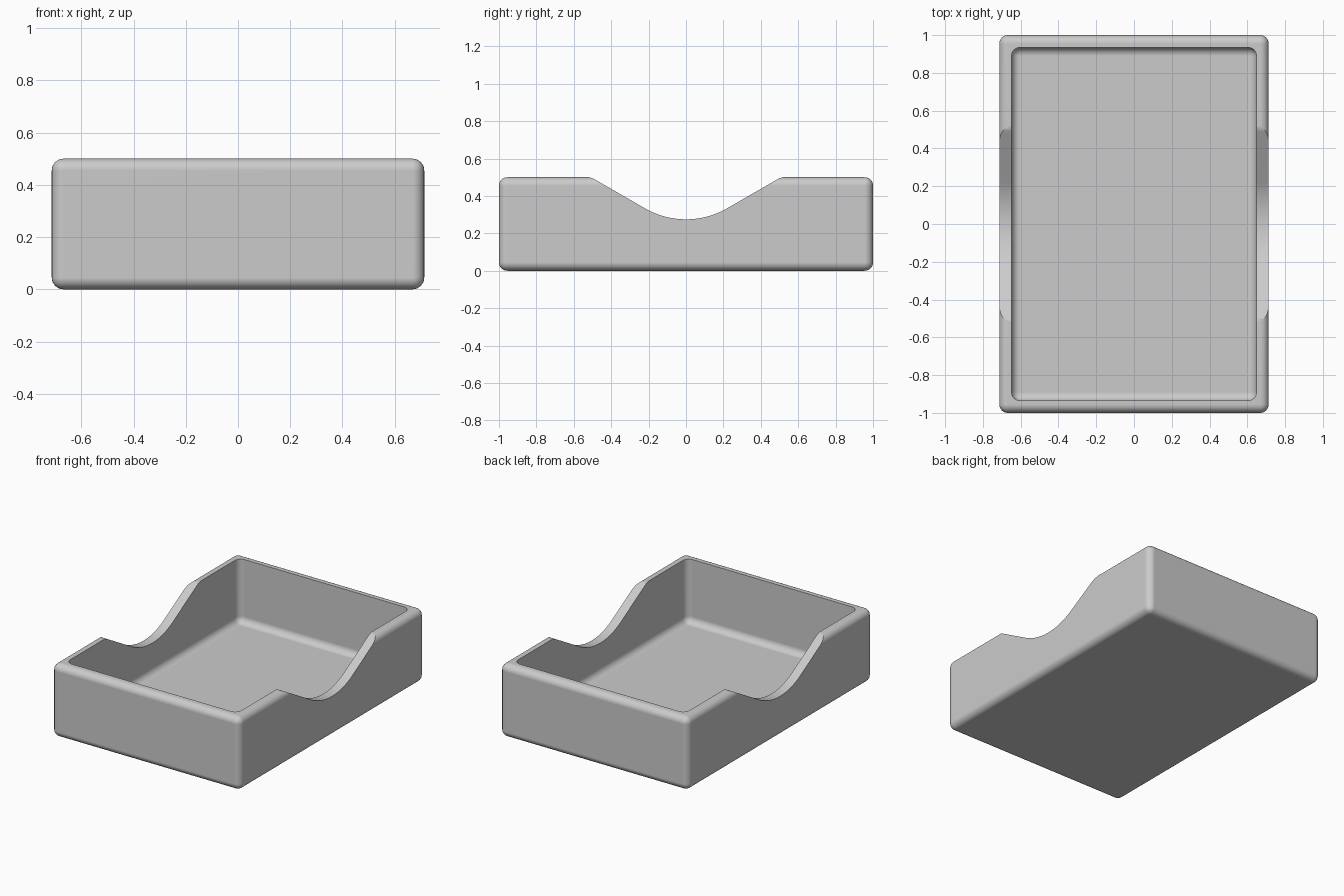
import bpy, bmesh, math
from mathutils import Vector

cube = bpy.data.objects.get("Cube")
if cube:
    bpy.data.objects.remove(cube, do_unlink=True)

W, L, H = 1.426, 2.0, 0.5      # outer size
WALL, R = 0.065, 0.045         # wall thickness, edge radius

grey = bpy.data.materials.new("light grey")
grey.use_nodes = True
grey.diffuse_color = (0.6, 0.6, 0.6, 1)
grey.node_tree.nodes["Principled BSDF"].inputs["Base Color"].default_value = (0.6, 0.6, 0.6, 1)


def add_object(name, bm):
    bmesh.ops.recalc_face_normals(bm, faces=bm.faces)
    mesh = bpy.data.meshes.new(name)
    bm.to_mesh(mesh)
    bm.free()
    mesh.materials.append(grey)
    obj = bpy.data.objects.new(name, mesh)
    bpy.context.collection.objects.link(obj)
    return obj


def rounded_box(name, w, l, z0, z1):
    bm = bmesh.new()
    bmesh.ops.create_cube(bm, size=1)
    for v in bm.verts:
        v.co = Vector((v.co.x * w, v.co.y * l, z0 if v.co.z < 0 else z1))
    bmesh.ops.bevel(bm, geom=bm.edges[:], offset=R, segments=8,
                    profile=0.5, affect='EDGES', clamp_overlap=True)
    return add_object(name, bm)


def cut(obj, cutter):
    mod = obj.modifiers.new("cut", 'BOOLEAN')
    mod.operation = 'DIFFERENCE'
    mod.solver = 'EXACT'
    mod.object = cutter
    bpy.ops.object.select_all(action='DESELECT')
    obj.select_set(True)
    bpy.context.view_layer.objects.active = obj
    bpy.ops.object.modifier_apply(modifier=mod.name)
    bpy.data.objects.remove(cutter, do_unlink=True)


# Open tray with rounded outside and rounded inner floor edges
tray = rounded_box("tray", W, L, 0, H)
cut(tray, rounded_box("cavity_cutter", W - 2 * WALL, L - 2 * WALL, WALL, H + 0.3))

# Dip across both long walls: arc at the bottom, straight 30 degree flanks
ARC, LOW = 0.44, 0.275
slope = math.radians(30)
half = [(ARC * math.sin(slope * i / 12), LOW + ARC * (1 - math.cos(slope * i / 12)))
        for i in range(1, 13)]
half += [(0.485, 0.487), (0.497, 0.493), (0.51, 0.498), (0.53, 0.503), (0.53, 0.8)]
profile = [(-y, z) for y, z in reversed(half)] + [(0, LOW)] + half
bm = bmesh.new()
face = bm.faces.new([bm.verts.new((-1, y, z)) for y, z in profile])
side = bmesh.ops.extrude_face_region(bm, geom=[face])
bmesh.ops.translate(bm, vec=(2, 0, 0),
                    verts=[g for g in side["geom"] if isinstance(g, bmesh.types.BMVert)])
cut(tray, add_object("dip_cutter", bm))

# Smooth rounded edges, keep the rim crisp
bpy.ops.object.shade_smooth_by_angle(angle=math.radians(30))
weighted = tray.modifiers.new("weighted normals", 'WEIGHTED_NORMAL')
weighted.keep_sharp = True
